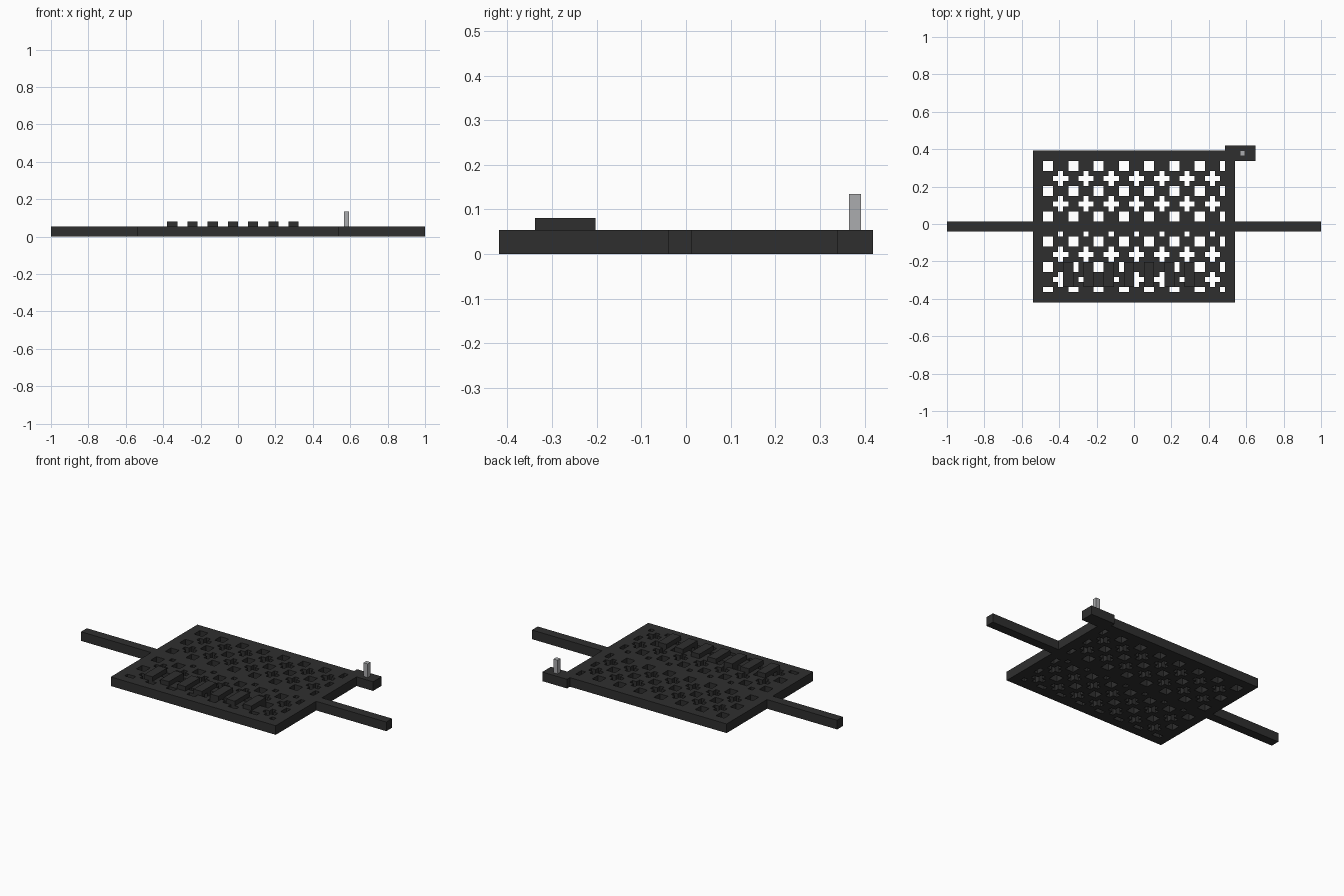
import bpy, bmesh
from mathutils import Vector

cube = bpy.data.objects.get("Cube")
if cube:
    bpy.data.objects.remove(cube, do_unlink=True)

U = 2 / 74          # module: every part is a whole number of these
T = 2               # plate thickness in modules


def material(name, rgb):
    m = bpy.data.materials.new(name)
    m.use_nodes = True
    m.diffuse_color = (*rgb, 1)
    m.node_tree.nodes["Principled BSDF"].inputs["Base Color"].default_value = (*rgb, 1)
    return m


charcoal = material("charcoal", (0.028, 0.028, 0.028))
grey = material("light grey", (0.41, 0.415, 0.425))


def finish(bm, name, mat):
    bmesh.ops.scale(bm, vec=(U, U, U), verts=bm.verts)
    bmesh.ops.recalc_face_normals(bm, faces=bm.faces)
    me = bpy.data.meshes.new(name)
    bm.to_mesh(me)
    bm.free()
    me.materials.append(mat)
    ob = bpy.data.objects.new(name, me)
    bpy.context.collection.objects.link(ob)
    return ob


def raise_up(bm, height):
    """Extrude all faces of a flat mesh straight up, keeping the underside."""
    base = list(bm.faces)
    ret = bmesh.ops.extrude_face_region(bm, geom=base, use_keep_orig=True)
    top = [g for g in ret["geom"] if isinstance(g, bmesh.types.BMVert)]
    bmesh.ops.translate(bm, vec=(0, 0, height), verts=top)


def prism(name, outline, z0, z1, mat):
    bm = bmesh.new()
    bm.faces.new([bm.verts.new((x, y, z0)) for x, y in outline])
    raise_up(bm, z1 - z0)
    return finish(bm, name, mat)


def box(name, x0, x1, y0, y1, z0, z1, mat):
    return prism(name, [(x0, y0), (x1, y0), (x1, y1), (x0, y1)], z0, z1, mat)


def is_hole(c):
    """Alternating square and plus-shaped openings, repeating every 5 modules."""
    if abs(c.x) > 18 or not -13.5 < c.y < 12.5:
        return False                    # solid border
    if -1.5 < c.y < 0.5:
        return False                    # the carrying rod fills this strip
    i = int(c.x + 18) % 5
    j = int(c.y + 14.5) % 5
    square = i < 2 and j < 2
    plus = (i == 3 and j in (2, 3, 4)) or (j == 3 and i in (2, 3, 4))
    return square or (plus and c.x < 17)


# Perforated plate: grid with openings removed, then thickened
bm = bmesh.new()
bmesh.ops.create_grid(bm, x_segments=40, y_segments=30, size=1)
bmesh.ops.scale(bm, vec=(20, 15, 1), verts=bm.verts)
bmesh.ops.translate(bm, vec=(0, -0.5, 0), verts=bm.verts)
holes = [f for f in bm.faces if is_hole(f.calc_center_median())]
bmesh.ops.delete(bm, geom=holes, context="FACES")
raise_up(bm, T)
finish(bm, "perforated_plate", charcoal)

# Rod arms on both sides
box("left_arm", 20, 37, -1.5, 0.5, 0, T, charcoal)
box("right_arm", -37, -20, -1.5, 0.5, 0, T, charcoal)

# Row of raised ribs near the front edge
for k in range(7):
    x = -14 + 4 * k
    box(f"rib_{k + 1}", x, x + 2, -12.5, -7.5, T, T + 1, charcoal)

# Corner bracket wrapped around the back left corner, with its pin
prism("corner_bracket",
      [(20, 12.5), (24, 12.5), (24, 15.5), (18, 15.5), (18, 14.5), (20, 14.5)],
      0, T, charcoal)
box("pin", 21, 22, 13.5, 14.5, T, 5, grey)
